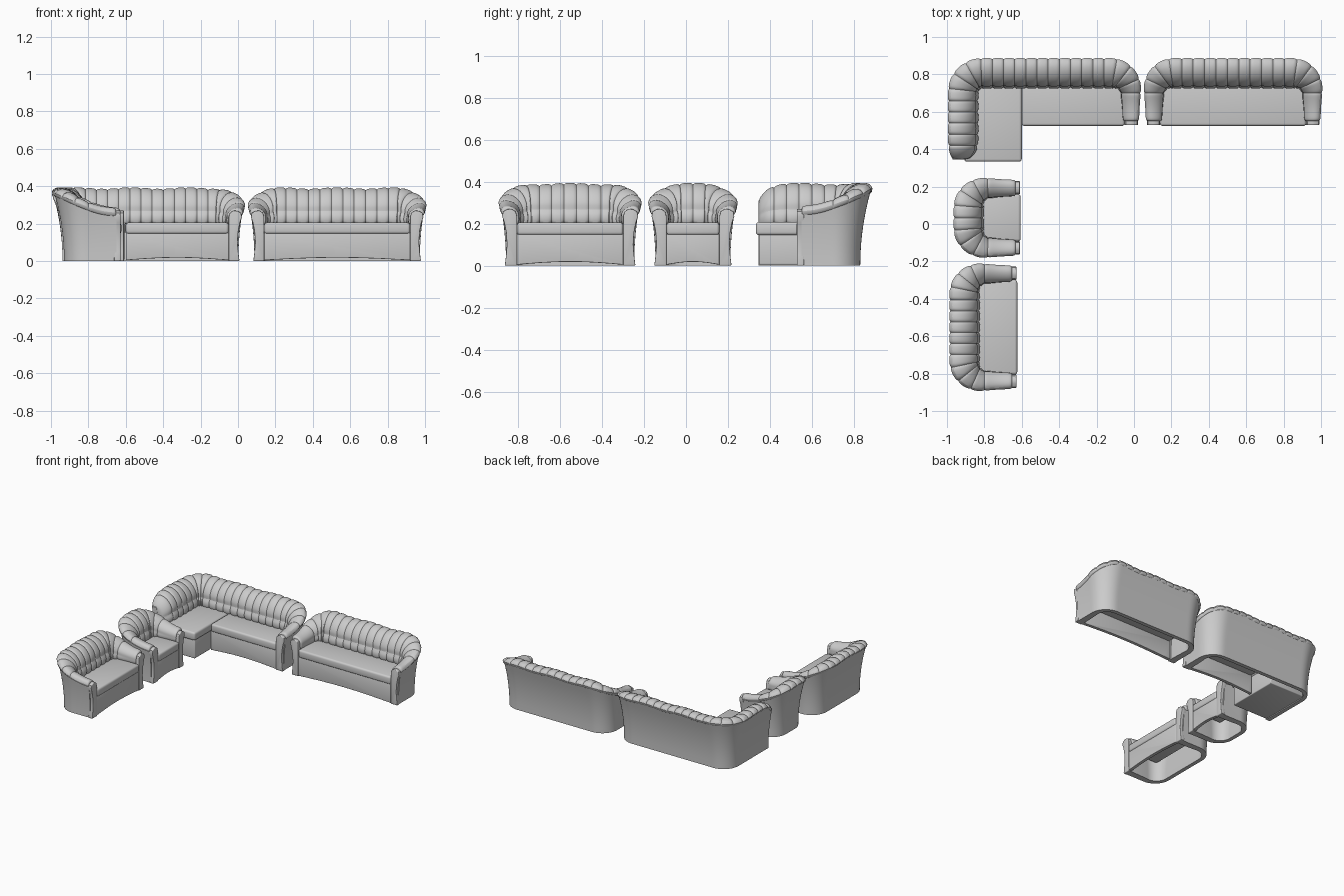
import bpy, bmesh, math
from mathutils import Vector, Matrix

if "Cube" in bpy.data.objects:
    bpy.data.objects.remove(bpy.data.objects["Cube"])

R = 0.125  # plan radius of the back corners
# cushion cross-sections: (outward offset from floor outline, height)
BACK = [(-.085, .185), (-.104, .2), (-.108, .225), (-.105, .25), (-.091, .267), (-.097, .285), (-.09, .315),
        (-.07, .35), (-.035, .381), (.01, .394), (.045, .388), (.062, .366), (.053, .346), (.02, .335)]
ARM = [(-.04, .185), (-.056, .195), (-.062, .208), (-.063, .22), (-.062, .232), (-.062, .245), (-.056, .259),
       (-.043, .273), (-.022, .284), (0, .287), (.018, .28), (.029, .26), (.021, .241), (0, .235)]


def finish(name, bm, mat):
    bmesh.ops.recalc_face_normals(bm, faces=bm.faces)
    me = bpy.data.meshes.new(name)
    bm.to_mesh(me)
    bm.free()
    ob = bpy.data.objects.new(name, me)
    ob.matrix_world = mat
    bpy.context.collection.objects.link(ob)
    return ob


def loft(name, rings, mat):
    bm = bmesh.new()
    vs = [[bm.verts.new(p) for p in r] for r in rings]
    n = len(vs[0])
    for a, b in zip(vs, vs[1:]):
        for i in range(n):
            bm.faces.new((a[i], a[(i + 1) % n], b[(i + 1) % n], b[i]))
    bm.faces.new(vs[0])
    bm.faces.new(vs[-1][::-1])
    return finish(name, bm, mat)


def prism(name, pts, y0, y1, mat, bev):
    """Extrude an xz outline along y with rounded rims."""
    bm = bmesh.new()
    f = bm.faces.new([bm.verts.new((x, y0, z)) for x, z in pts])
    ext = bmesh.ops.extrude_face_region(bm, geom=[f])
    bmesh.ops.translate(bm, vec=(0, y1 - y0, 0),
                        verts=[g for g in ext['geom'] if isinstance(g, bmesh.types.BMVert)])
    bmesh.ops.recalc_face_normals(bm, faces=bm.faces)
    edges = [e for e in bm.edges if e.calc_face_angle(0) > math.radians(50)]
    bmesh.ops.bevel(bm, geom=edges, offset=bev, segments=3, profile=.5, affect='EDGES')
    return finish(name, bm, mat)


def box(name, x0, x1, y0, y1, z0, z1, mat, bev):
    return prism(name, [(x0, z0), (x1, z0), (x1, z1), (x0, z1)], y0, y1, mat, bev)


def sofa(name, x0, x1, yb, mat, yl=0.0, chaise=None):
    """Seat facing -y; the floor outline is a rounded U from (x0, yl) over yb to (x1, 0)."""
    a, q, m, c = yb - R - yl, math.pi * R / 2, x1 - x0 - 2 * R, yb - R
    L = a + q + m + q + c

    def at(s):
        if s < a:
            return Vector((x0, yl + s)), Vector((-1, 0))
        s -= a
        if s < q:
            n = Vector((math.cos(math.pi - s / R), math.sin(math.pi - s / R)))
            return Vector((x0 + R, yb - R)) + n * R, n
        s -= q
        if s < m:
            return Vector((x0 + R + s, yb)), Vector((0, 1))
        s -= m
        if s < q:
            n = Vector((math.sin(s / R), math.cos(s / R)))
            return Vector((x1 - R, yb - R)) + n * R, n
        return Vector((x1, yb - R - (s - q))), Vector((1, 0))

    def rise(s):  # 0 = arm, 1 = full back
        if chaise and s < L / 2:
            return 1 - .45 * max(0, 1 - s / .13) ** 2
        return min(1, max(0, at(s)[0].y / yb)) ** 2

    def ring(s, section):
        p, n = at(s)
        return [(p.x + n.x * o, p.y + n.y * o, z) for o, z in section]

    # flared shell wall
    rings = []
    for i in range(91):
        s = L * i / 90
        b = rise(s)
        h, t = .25 + .108 * b, .05 - .02 * b
        outer = [((.035 + .016 * b) * (z / .36) ** 2, z) for z in [h * k / 7 for k in range(8)]]
        rings.append(ring(s, outer + [(o - t, z) for o, z in outer[::-1]]))
    loft(name + "_shell", rings, mat)

    # channelled cushion running over arms and back
    first, last = (.075 if chaise else .15), .15
    k = round((L - first - last) / .06)
    seams = [0] + [first + (L - first - last) * i / k for i in range(k + 1)] + [L]
    samples = []
    for u, v in zip(seams, seams[1:]):
        steps = max(2, round((v - u - .024) / .018))
        samples += [u, u + .004] + [u + .012 + (v - u - .024) * i / steps for i in range(steps + 1)] + [v - .004]
    samples.append(L)
    rings = []
    for s in samples:
        b = rise(s)
        d = min(abs(s - e) for e in seams[1:-1])
        pinch = 1 - .1 * math.exp(-d / .005)
        wave = .004 * b * math.cos(2 * math.pi * (s - L / 2) / .3)
        full = chaise and s < L / 2
        end = min(1, min(s, L - s) / (.07 if full else .02))
        low = .5 if full else .75
        grow = low + (1 - low) * math.sqrt(1 - (1 - end) ** 2)
        sec = []
        for (o0, z0), (o1, z1) in zip(ARM, BACK):
            o, z = o0 + (o1 - o0) * b, z0 + (z1 - z0) * b
            co, cz = -.02, .235 + .055 * b
            if full:  # rounded free end of the corner back
                o, z = .01 + (o - .01) * grow, .2 + (z - .2) * (.4 + .6 * grow)
            else:
                o, z = co + (o - co) * grow, cz + (z - cz) * grow
            sec.append((co + (o - co) * pinch, cz + (z - cz) * pinch + wave * max(0, (z - .25) / .14)))
        rings.append(ring(s, sec))
    cushion = loft(name + "_channelled_cushion", rings, mat)
    cushion.modifiers.new("Smooth", 'SUBSURF').levels = 1
    cushion.modifiers["Smooth"].render_levels = 1

    # arm front posts
    post = [(.006, 0), (.0, .05), (-.004, .1), (0, .16), (.009, .205), (.019, .235), (.014, .257), (-.005, .268),
            (-.025, .27), (-.045, .258), (-.052, .235), (-.052, 0)]
    for side, x, sx in (("left", x0, -1), ("right", x1, 1)):
        if not (chaise and side == "left"):
            prism(f"{name}_{side}_arm_post", [(x + sx * o, z) for o, z in post], -.022, .012, mat, .005)

    # seat and arched front apron
    sx0, sx1 = (chaise if chaise else x0 + .052), x1 - .052
    box(name + "_seat", sx0, sx1, -.026, yb - .05, .145, .205, mat, .014)
    arch = [(sx0 + (sx1 - sx0) * i / 16, .004 + .014 * math.sin(math.pi * i / 16)) for i in range(17)]
    prism(name + "_apron", arch + [(sx1, .15), (sx0, .15)], -.02, .005, mat, .003)
    if chaise:
        box(name + "_chaise_base", x0 + .03, chaise - .008, yl + .002, yb - .08, .004, .15, mat, .006)
        box(name + "_chaise_seat", x0 + .03, chaise, yl - .012, yb - .05, .145, .207, mat, .014)


def place(x, y, deg=0):
    return Matrix.Translation((x, y, 0)) @ Matrix.Rotation(math.radians(deg), 4, 'Z')


sofa("corner_sofa", -.938, .002, .28, place(0, .55), yl=-.205, chaise=-.6)
sofa("long_sofa", -.442, .442, .28, place(.53, .55))
sofa("armchair", -.178, .178, .276, place(-.632, .033, 90))
sofa("loveseat", -.305, .305, .28, place(-.65, -.552, 90))

for ob in bpy.data.objects:
    ob.select_set(True)
    bpy.context.view_layer.objects.active = ob
bpy.ops.object.shade_smooth_by_angle(angle=math.radians(40))
